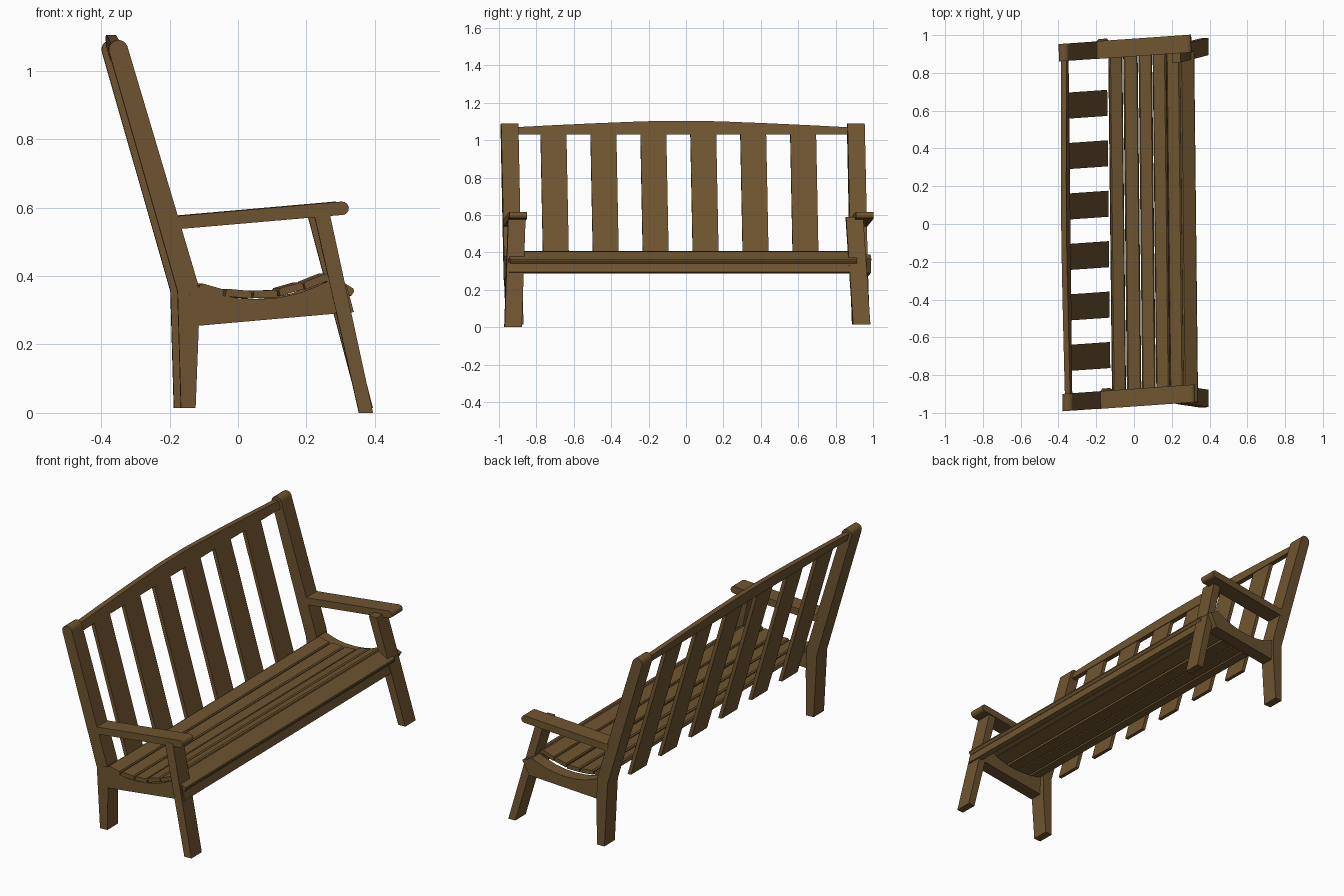
import bpy, bmesh, math

if "Cube" in bpy.data.objects:
    bpy.data.objects.remove(bpy.data.objects["Cube"])

wood = bpy.data.materials.new("wood")
wood.diffuse_color = (0.16, 0.09, 0.03, 1)
wood.use_nodes = True
wood.node_tree.nodes["Principled BSDF"].inputs["Base Color"].default_value = wood.diffuse_color


def skew(x, y, z):
    # the bench stands slightly out of square
    return (x - 0.011 * (y + 0.93), y + 0.07 * x, z)


def loft(name, sections):
    """Solid through matching rings of (x, y, z) points."""
    bm = bmesh.new()
    rings = [[bm.verts.new(skew(*p)) for p in s] for s in sections]
    n = len(rings[0])
    for a, b in zip(rings, rings[1:]):
        for i in range(n):
            j = (i + 1) % n
            bm.faces.new((a[i], a[j], b[j], b[i]))
    bm.faces.new(rings[0])
    bm.faces.new(rings[-1][::-1])
    bmesh.ops.recalc_face_normals(bm, faces=bm.faces)
    me = bpy.data.meshes.new(name)
    bm.to_mesh(me)
    bm.free()
    me.materials.append(wood)
    ob = bpy.data.objects.new(name, me)
    bpy.context.collection.objects.link(ob)
    return ob


def prism(name, profile, y0, y1):
    return loft(name, [[(x, y, z) for x, z in profile] for y in (y0, y1)])


def board(a, b, t):
    """Slat section: top surface from a to b, thickness t below, eased top edges."""
    dx, dz = b[0] - a[0], b[1] - a[1]
    l = math.hypot(dx, dz)
    ux, uz = dx / l, dz / l
    pts = [(0, -t), (0, -0.006), (0.006, 0), (l - 0.006, 0), (l, -0.006), (l, -t)]
    return [(a[0] + ux * s - uz * h, a[1] + uz * s + ux * h) for s, h in pts]


def arc(cx, cz, r, start, end, n=8):
    return [(cx + r * math.cos(math.radians(start + (end - start) * i / n)),
             cz + r * math.sin(math.radians(start + (end - start) * i / n)))
            for i in range(n + 1)]


W = 0.046  # half width of the posts, legs and arms
sides = [("near", -0.919, 0.014, 0.0), ("far", 0.933, 0.012, 0.02)]
for tag, yc, kick, dx in sides:
    # back post with round top and kinked leg
    post = [(-0.118, 0.38), (-0.115, 0.25), (-0.124, 0.015), (-0.167, 0.015), (-0.177, 0.355)]
    post += arc(-0.35, 1.062, 0.028, 196, 16)
    loft("back_post_" + tag,
         [[(x, yc + s * W + kick * max(0, 1 - z / 0.36), z) for x, z in post] for s in (-1, 1)])

    # front leg, splayed forwards and outwards
    near = tag == "near"
    top_y, bot_y = (-0.922, -0.951) if near else (0.883, 0.911)
    foot = 0.0 if near else 0.015
    loft("front_leg_" + tag,
         [[(x, y + s * W, z) for s, x in
           ((-1, x0), (1, x0), (1, x1), (-1, x1))]
          for y, z, x0, x1 in ((top_y, 0.59, 0.22, 0.266),
                               (bot_y, foot, 0.353 + dx, 0.394 + dx))])

    # armrest with round front end
    arm = [(-0.182, 0.575), (-0.175, 0.537)] + arc(0.304, 0.598, 0.0195, -85, 95)
    prism("armrest_" + tag, arm, yc - 0.047, yc + 0.047)

    # side rail with dished top
    rail = [(-0.147, 0.252), (0.285, 0.29), (0.325, 0.365), (0.27, 0.388), (0.23, 0.37), (0.18, 0.35),
            (0.12, 0.337), (0.06, 0.332), (0.0, 0.335), (-0.05, 0.344),
            (-0.115, 0.368), (-0.14, 0.368)]
    y0 = yc - W if near else yc - 0.035
    prism("side_rail_" + tag, rail, y0, y0 + 0.07)

# seat slats
slats = [((-0.11, 0.38), (-0.04, 0.36)), ((-0.035, 0.363), (0.04, 0.356)),
         ((0.044, 0.357), (0.115, 0.359)), ((0.117, 0.363), (0.187, 0.383)),
         ((0.19, 0.381), (0.26, 0.409)), ((0.266, 0.407), (0.342, 0.36))]
for i, (a, b) in enumerate(slats):
    prism(f"seat_slat_{i + 1}", board(a, b, 0.022), -0.965, 0.89)

# front rail below the seat
prism("front_rail", [(0.318, 0.37), (0.338, 0.295), (0.312, 0.288), (0.29, 0.37)], -0.97, 0.89)


def lean(z):
    return -0.36 + (1.10 - z) * 0.283


# arched top rail
sections = []
for y in (-0.9, -0.67, -0.45, -0.25, -0.1, 0.1, 0.25, 0.45, 0.67, 0.9):
    z1 = 1.105 - 0.036 * min(1, max(0, abs(y) - 0.03) / 0.87) ** 1.3
    sections.append([(lean(z) + s, y, z) for s, z in
                     ((-0.014, 1.03), (0.014, 1.03), (0.014, z1), (-0.014, z1))])
loft("top_rail", sections)

# back slats
for i in range(6):
    y = -0.685 + 0.267 * i
    prism(f"back_slat_{i + 1}",
          [(lean(z) + s, z) for s, z in ((-0.01, 0.3), (0.01, 0.3), (0.01, 1.04), (-0.01, 1.04))],
          y - 0.069, y + 0.069)
